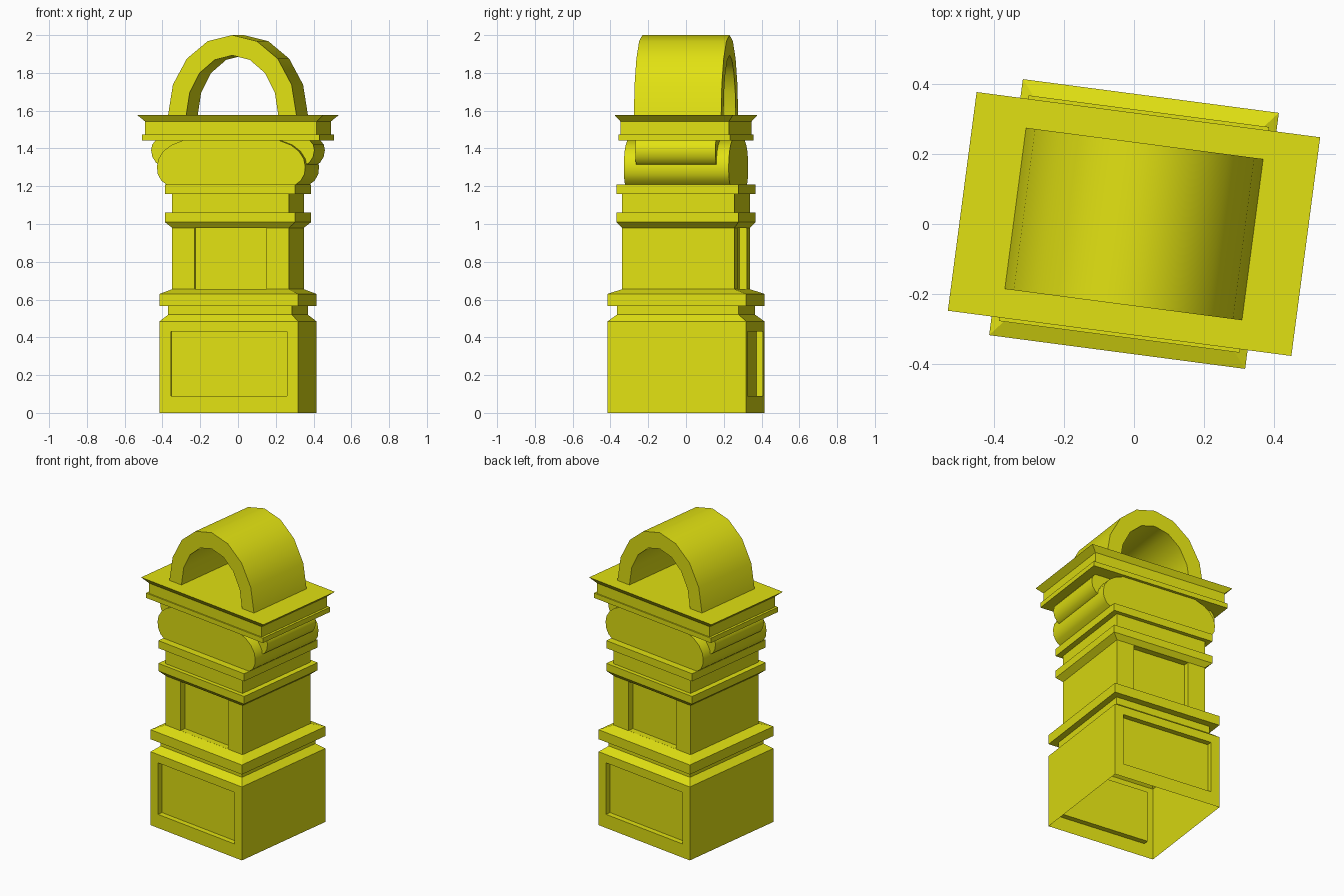
import bpy, bmesh, math

if "Cube" in bpy.data.objects:
    bpy.data.objects.remove(bpy.data.objects["Cube"])

YAW = math.radians(-7.5)
mat = bpy.data.materials.new("yellow_paint")
mat.diffuse_color = (0.75, 0.75, 0.006, 1)
mat.use_nodes = True
mat.node_tree.nodes["Principled BSDF"].inputs["Base Color"].default_value = mat.diffuse_color


def finish(bm, name, smooth=False):
    bmesh.ops.recalc_face_normals(bm, faces=bm.faces)
    me = bpy.data.meshes.new(name)
    bm.to_mesh(me)
    bm.free()
    me.materials.append(mat)
    ob = bpy.data.objects.new(name, me)
    bpy.context.collection.objects.link(ob)
    ob.rotation_euler.z = YAW
    if smooth:
        bpy.ops.object.select_all(action='DESELECT')
        ob.select_set(True)
        bpy.context.view_layer.objects.active = ob
        bpy.ops.object.shade_smooth_by_angle(angle=math.radians(35))
    return ob


def ring_stack(bm, levels, bottom):
    """Rectangular moulding from (half width, half depth, height) levels."""
    rings = [[bm.verts.new((sx * hx, sy * hy, z))
              for sx, sy in ((-1, -1), (1, -1), (1, 1), (-1, 1))]
             for hx, hy, z in levels]
    for a, b in zip(rings, rings[1:]):
        for i in range(4):
            j = (i + 1) % 4
            bm.faces.new((a[i], a[j], b[j], b[i]))
    bm.faces.new(rings[-1])
    if bottom:
        bm.faces.new(rings[0][::-1])


def sink_panel(bm, zlo, zhi, half_w, z0, z1, depth):
    """Sunken panel on the front and back faces spanning zlo..zhi."""
    for side in (-1, 1):
        f = next(f for f in bm.faces if f.normal.y * side > 0.9
                 and abs(min(v.co.z for v in f.verts) - zlo) < 1e-4
                 and abs(max(v.co.z for v in f.verts) - zhi) < 1e-4)
        mid = (zlo + zhi) / 2
        for step in range(2):
            bmesh.ops.inset_individual(bm, faces=[f], thickness=0.01)
            for v in f.verts:
                v.co.x = math.copysign(half_w, v.co.x)
                v.co.z = z0 if v.co.z < mid else z1
                if step:
                    v.co.y -= side * depth


def prism(name, outline, hy):
    """Extrude an x-z outline through the depth, smooth along its curve."""
    bm = bmesh.new()
    front = [bm.verts.new((x, -hy, z)) for x, z in outline]
    back = [bm.verts.new((x, hy, z)) for x, z in outline]
    n = len(outline)
    for i in range(n):
        j = (i + 1) % n
        bm.faces.new((front[i], front[j], back[j], back[i]))
    bm.faces.new(front[::-1])
    bm.faces.new(back)
    return finish(bm, name, True)


def mirrored(half):
    return half + [(-x, z) for x, z in reversed(half)]


# Pedestal and shaft: one shell, open underneath
bm = bmesh.new()
ring_stack(bm, [
    (.37, .37, 0), (.37, .37, .485), (.33, .325, .52), (.33, .325, .567),
    (.37, .37, .567), (.37, .37, .63), (.312, .30, .655), (.312, .30, .98),
    (.348, .326, 1.01), (.348, .326, 1.06), (.312, .30, 1.06),
    (.312, .30, 1.16), (.348, .326, 1.16), (.348, .326, 1.21)], False)
bm.normal_update()
bmesh.ops.recalc_face_normals(bm, faces=bm.faces)
sink_panel(bm, 0, .485, .31, .09, .43, .035)
sink_panel(bm, .655, .98, .192, .6555, .9795, .04)
finish(bm, "pedestal_and_shaft")

# Capital: deep lower roll and narrower, wider upper roll
prism("capital_lower_roll", mirrored([
    (.34, 1.205), (.373, 1.23), (.392, 1.265), (.396, 1.305), (.388, 1.345),
    (.362, 1.385), (.32, 1.418), (.25, 1.445)]), .28)
prism("capital_upper_roll", mirrored([
    (.385, 1.31), (.41, 1.325), (.429, 1.355), (.436, 1.39), (.43, 1.42),
    (.41, 1.445)]), .214)

# Cap slab with flared top
bm = bmesh.new()
ring_stack(bm, [
    (.474, .298, 1.443), (.474, .298, 1.475), (.458, .29, 1.475),
    (.458, .29, 1.543), (.4965, .316, 1.577)], True)
finish(bm, "cap_slab")

# Arch on top
SEG = 8
angles = [math.pi * i / SEG for i in range(SEG + 1)]
outer = [(.343 * math.cos(a), 1.575 + .425 * math.sin(a)) for a in angles]
inner = [(.246 * math.cos(a), 1.575 + .318 * math.sin(a)) for a in angles]
prism("top_arch", outer + inner[::-1], .233)
